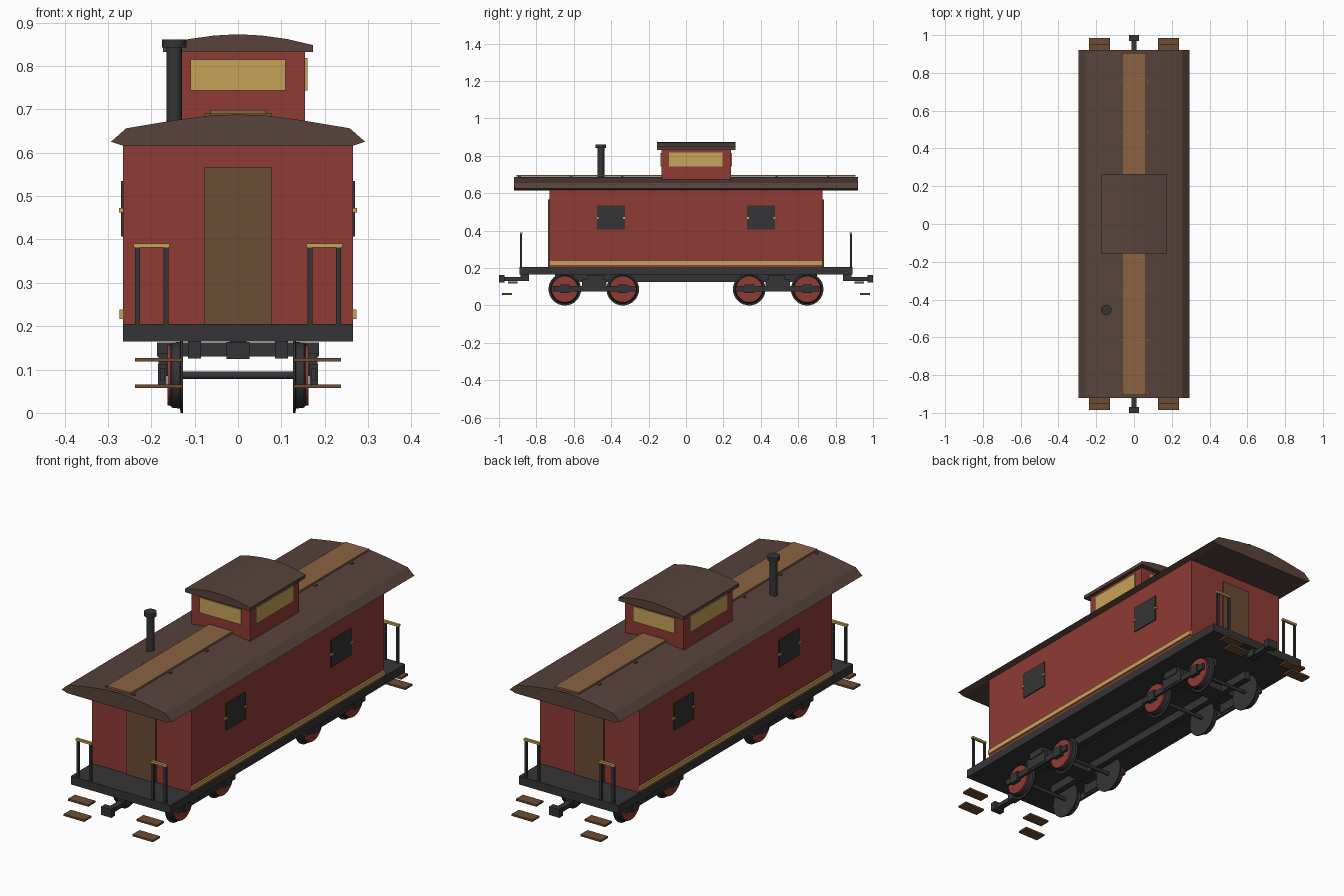
import bpy, bmesh, math
from mathutils import Matrix

if "Cube" in bpy.data.objects:
    bpy.data.objects.remove(bpy.data.objects["Cube"])


def material(name, r, g, b):
    m = bpy.data.materials.new(name)
    lin = [(c / 255 / 12.92 if c < 11 else ((c / 255 + 0.055) / 1.055) ** 2.4) for c in (r, g, b)]
    m.diffuse_color = (*lin, 1)
    m.use_nodes = True
    m.node_tree.nodes["Principled BSDF"].inputs["Base Color"].default_value = m.diffuse_color
    return m


RED = material("barn red", 143, 59, 53)
ROOF = material("roof brown", 88, 67, 60)
WALK = material("plank tan", 138, 100, 67)
WOOD = material("dark wood", 108, 77, 52)
GOLD = material("brass yellow", 198, 162, 88)
DARK = material("iron grey", 53, 53, 55)


def finish(name, bm, mat, smooth=False):
    bmesh.ops.recalc_face_normals(bm, faces=bm.faces)
    me = bpy.data.meshes.new(name)
    bm.to_mesh(me)
    bm.free()
    me.materials.append(mat)
    ob = bpy.data.objects.new(name, me)
    bpy.context.collection.objects.link(ob)
    if smooth:
        bpy.ops.object.select_all(action='DESELECT')
        ob.select_set(True)
        bpy.context.view_layer.objects.active = ob
        bpy.ops.object.shade_smooth_by_angle(angle=math.radians(35))
    return ob


def box(name, x, y, z, mat):
    """Box from (min, max) ranges."""
    bm = bmesh.new()
    size = [r[1] - r[0] for r in (x, y, z)]
    mid = [(r[1] + r[0]) / 2 for r in (x, y, z)]
    bmesh.ops.create_cube(bm, size=1, matrix=Matrix.Translation(mid) @ Matrix.Diagonal((*size, 1)))
    return finish(name, bm, mat)


def mirrored(s, a, b):
    return tuple(sorted((s * a, s * b)))


def extrude_y(name, profile, y0, y1, mat):
    """Extrude an x-z outline along y."""
    bm = bmesh.new()
    face = bm.faces.new([bm.verts.new((x, y0, z)) for x, z in profile])
    out = bmesh.ops.extrude_face_region(bm, geom=[face])["geom"]
    bmesh.ops.translate(bm, vec=(0, y1 - y0, 0), verts=[v for v in out if isinstance(v, bmesh.types.BMVert)])
    return finish(name, bm, mat)


def lathe(name, profile, centre, axis, mat, steps=24):
    """Revolve (radius, offset) points around the x or z axis."""
    bm = bmesh.new()
    rings = []
    for r, o in profile:
        ring = []
        for i in range(steps):
            a = 2 * math.pi * i / steps
            c, s = r * math.cos(a), r * math.sin(a)
            p = (o, c, s) if axis == 'X' else (c, s, o)
            ring.append(bm.verts.new([p[k] + centre[k] for k in range(3)]))
        rings.append(ring)
    for a, b in zip(rings, rings[1:]):
        for i in range(steps):
            j = (i + 1) % steps
            bm.faces.new((a[i], a[j], b[j], b[i]))
    bm.faces.new(rings[0])
    bm.faces.new(rings[-1])
    return finish(name, bm, mat, True)


def arch(half):
    """Symmetric roof outline from its right half."""
    return half + [(-x, z) for x, z in reversed(half) if x > 0]


# Body, deck and underframe
box("cabin_body", (-.265, .265), (-.73, .73), (.205, .63), RED)
box("deck", (-.265, .265), (-.89, .89), (.165, .205), DARK)

# Main roof with its walkway
extrude_y("main_roof", arch([(.262, .615), (.293, .625), (.258, .656), (.145, .675), (.06, .686), (0, .688)]),
          -.92, .92, ROOF)
box("roof_walk", (-.063, .063), (-.905, .905), (.689, .698), WALK)
for i in range(7):
    y = -.89 + i * .275
    box("walk_cleat", (-.077, .077), (y - .007, y + .007), (.676, .69), WOOD)

# Cupola
box("cupola_body", (-.155, .155), (-.13, .24), (.66, .84), RED)
extrude_y("cupola_roof", arch([(.173, .832), (.173, .848), (.113, .862), (.055, .87), (0, .873)]),
          -.155, .265, ROOF)
for s in (-1, 1):
    box("cupola_side_window", mirrored(s, .153, .16), (-.09, .195), (.743, .818), GOLD)
box("cupola_front_window", (-.11, .11), (-.135, -.128), (.743, .815), GOLD)
box("cupola_back_window", (-.11, .11), (.238, .245), (.743, .815), GOLD)

# Chimney
lathe("chimney", [(.018, .66), (.018, .842), (.028, .842), (.028, .861)], (-.147, -.455, 0), 'Z', DARK, 16)

for s in (-1, 1):
    # Side stripe, sill and windows
    box("side_stripe", mirrored(s, .262, .273), (-.73, .73), (.216, .238), GOLD)
    box("frame_sill", mirrored(s, .085, .115), (-.7, .7), (.125, .167), DARK)
    for t in (-1, 1):
        box("side_window", mirrored(s, .263, .27), mirrored(t, .325, .475), (.407, .535), DARK)
        for y in (.328, .476):
            box("window_latch", mirrored(s, .263, .274), mirrored(t, y - .009, y + .009), (.462, .472), GOLD)

for t in (-1, 1):
    # End door and coupler
    box("end_door", (-.077, .077), mirrored(t, .728, .737), (.205, .567), WOOD)
    box("coupler_shank", (-.014, .014), mirrored(t, .86, .98), (.132, .152), DARK)
    box("coupler_mount", (-.02, .02), mirrored(t, .84, .885), (.13, .167), DARK)
    box("coupler_head", (-.027, .027), mirrored(t, .97, 1.0), (.124, .164), DARK)

    # Truck bolster
    box("truck_bolster", (-.187, .187), mirrored(t, .44, .53), (.13, .162), DARK)
    for y in (.338, .648):
        lathe("axle", [(.009, -.135), (.009, .135)], (0, t * y, .087), 'X', DARK, 12)

    for s in (-1, 1):
        # Railing
        for x in (.166, .232):
            box("railing_post", mirrored(s, x - .0055, x + .0055), mirrored(t, .876, .887), (.2, .383), DARK)
        box("railing_top", mirrored(s, .158, .241), mirrored(t, .875, .888), (.381, .391), GOLD)

        # Boarding steps
        box("upper_step", mirrored(s, .128, .237), mirrored(t, .9, .953), (.118, .127), WOOD)
        box("lower_step", mirrored(s, .128, .237), mirrored(t, .93, .984), (.057, .066), WOOD)

        # Truck side frame with spring block and journals
        box("truck_frame", mirrored(s, .168, .18), mirrored(t, .275, .71), (.075, .103), DARK)
        box("spring_block", mirrored(s, .163, .183), mirrored(t, .425, .555), (.085, .138), DARK)
        for y in (.338, .648):
            box("journal_box", mirrored(s, .165, .185), mirrored(t, y - .025, y + .025), (.066, .113), DARK)
            # Flanged wheel with painted face
            c = (0, t * y, .087)
            lathe("wheel", [(.087, s * .127), (.087, s * .132), (.077, s * .134),
                            (.075, s * .152), (.068, s * .158)], c, 'X', DARK, 32)
            lathe("wheel_face", [(.071, s * .153), (.07, s * .162)], c, 'X', RED, 32)
